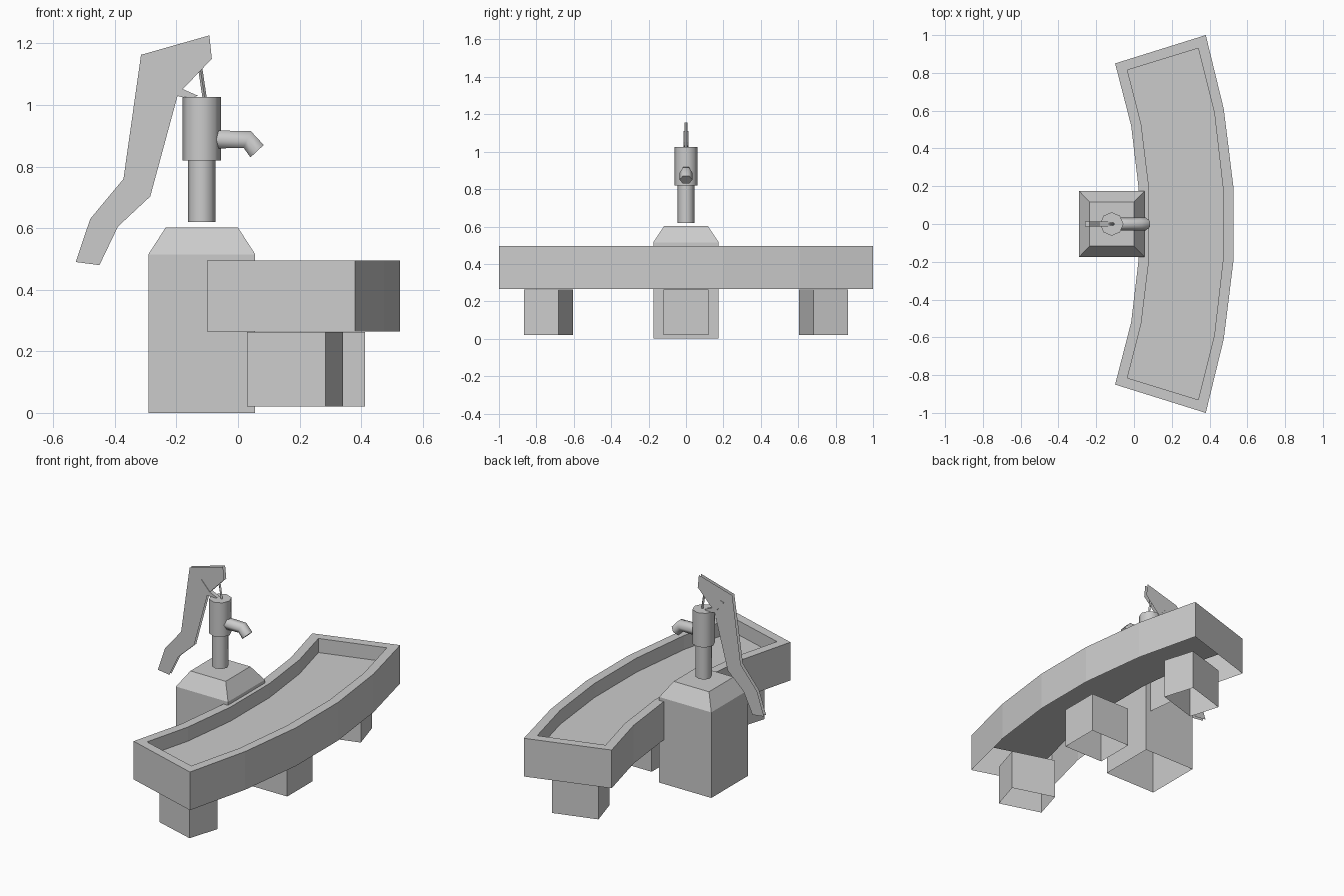
import bpy, bmesh, math
from mathutils import Vector

if "Cube" in bpy.data.objects:
    bpy.data.objects.remove(bpy.data.objects["Cube"])


def make(name, verts, faces, smooth=False, recalc=True):
    me = bpy.data.meshes.new(name)
    me.from_pydata([tuple(v) for v in verts], [], faces)
    if recalc:
        bm = bmesh.new()
        bm.from_mesh(me)
        bmesh.ops.recalc_face_normals(bm, faces=bm.faces)
        bm.to_mesh(me)
        bm.free()
    ob = bpy.data.objects.new(name, me)
    bpy.context.scene.collection.objects.link(ob)
    if smooth:
        bpy.ops.object.select_all(action='DESELECT')
        ob.select_set(True)
        bpy.context.view_layer.objects.active = ob
        bpy.ops.object.shade_smooth_by_angle(angle=math.radians(65))
    return ob


def loft(name, rings, start=False, end=False, smooth=False):
    # skin between closed rings of equal size, with optional end caps
    n = len(rings[0])
    faces = [(k * n + i, k * n + (i + 1) % n, (k + 1) * n + (i + 1) % n, (k + 1) * n + i)
             for k in range(len(rings) - 1) for i in range(n)]
    if start:
        faces.append(tuple(range(n))[::-1])
    if end:
        faces.append(tuple((len(rings) - 1) * n + i for i in range(n)))
    return make(name, [v for r in rings for v in r], faces, smooth)


def flat(points, z):
    return [(x, y, z) for x, y in points]


def rect(x0, x1, y):
    return [(x0, -y), (x1, -y), (x1, y), (x0, y)]


def circle(x, z, r, n=8):
    return [(x + r * math.cos(math.tau * i / n), r * math.sin(math.tau * i / n), z) for i in range(n)]


def arc_outline(left, right):
    # curved outline mirrored across y = 0, running counter-clockwise
    return ([(x, -y) for x, y in right[::-1]] + right
            + left + [(x, -y) for x, y in left[::-1]])


# Pump base, open below
loft("pump_base", [flat(rect(-0.291, 0.056, 0.175), 0),
                   flat(rect(-0.291, 0.056, 0.175), 0.515),
                   flat(rect(-0.235, 0.0, 0.117), 0.602)], end=True)

# Pump pipe and barrel
PX = -0.118
loft("pump_pipe", [circle(PX, 0.62, 0.045), circle(PX, 0.82, 0.045)], smooth=True)
loft("pump_barrel", [circle(PX, 0.82, 0.062), circle(PX, 1.026, 0.062)], True, True, True)

# Spout: hexagonal tube with one bend
rings = []
for (x, z), deg in (((-0.075, 0.888), 0), ((0.03, 0.888), -24), ((0.062, 0.85), -47)):
    a = math.radians(-deg)
    up = Vector((math.sin(a), 0, math.cos(a)))
    side = Vector((0, 1, 0))
    rings.append([Vector((x, 0, z)) + 0.034 * (math.sin(t) * up + math.cos(t) * side)
                  for t in (math.tau * i / 6 for i in range(6))])
loft("spout", rings, end=True, smooth=True)

# Handle: two thin parallel plates
handle = [(-0.315, 1.163), (-0.093, 1.226), (-0.085, 1.15), (-0.195, 1.035), (-0.285, 0.703),
          (-0.39, 0.605), (-0.45, 0.48), (-0.527, 0.49), (-0.48, 0.63), (-0.372, 0.76)]
n = len(handle)
make("handle", [(x, y, z) for y in (-0.01, 0.01) for x, z in handle],
     [tuple(range(n))[::-1], tuple(range(n, 2 * n))], recalc=False)

# Bracket holding the handle
bracket = [(-0.13, 1.03), (-0.18, 1.052), (-0.235, 1.112), (-0.26, 1.105), (-0.2, 1.03), (-0.16, 1.02)]
loft("handle_bracket", [[(x, y, z) for x, z in bracket] for y in (-0.0125, 0.0125)], True, True)

# Piston rod
loft("piston_rod", [circle(-0.108, 1.02, 0.007, 4), circle(-0.128, 1.155, 0.007, 4)], end=True)

# Trough: outer wall, rim, inner wall and raised floor, open below
outer = arc_outline([(-0.1, 0.85), (-0.015, 0.52), (0.025, 0.185)],
                    [(0.526, 0.2), (0.475, 0.61), (0.38, 1.0)])
inner = arc_outline([(-0.035, 0.815), (0.038, 0.53), (0.08, 0.187)],
                    [(0.47, 0.2), (0.425, 0.59), (0.34, 0.93)])
loft("trough", [flat(outer, 0.265), flat(outer, 0.495), flat(inner, 0.495), flat(inner, 0.41)], end=True)

# Legs, following the curve of the trough
end_leg = [(0.03, -0.79), (0.285, -0.867), (0.341, -0.681), (0.086, -0.604)]
legs = {"front_leg": end_leg,
        "middle_leg": rect(0.145, 0.412, 0.12),
        "back_leg": [(x, -y) for x, y in end_leg]}
for name, outline in legs.items():
    loft(name, [flat(outline, 0.02), flat(outline, 0.263)])
